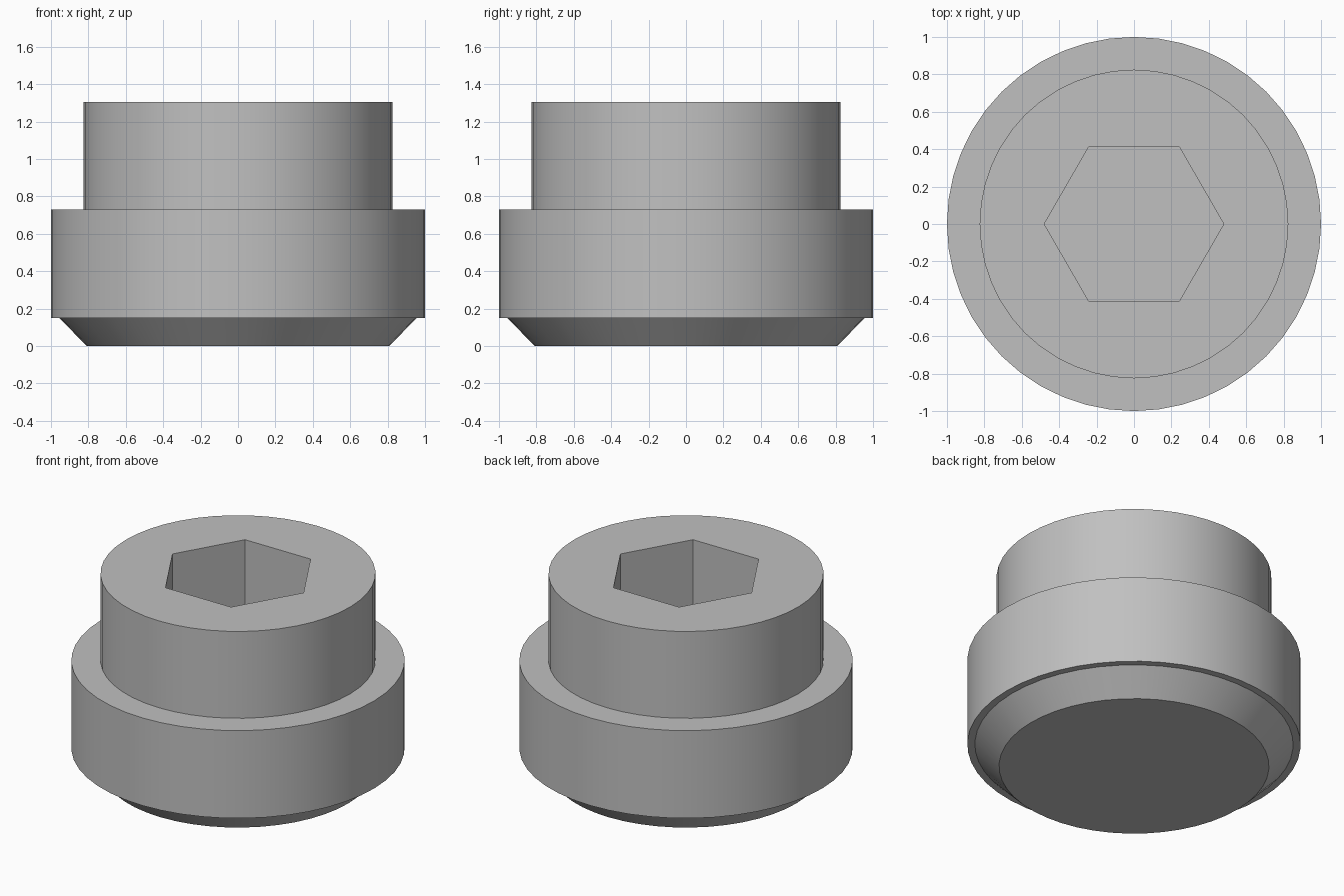
import bpy
import bmesh
from math import cos, sin, tau, radians

cube = bpy.data.objects.get("Cube")
if cube:
    bpy.data.objects.remove(cube, do_unlink=True)

SIDES = 48
HEX_SIDES = 6

steel = bpy.data.materials.new("grey_steel")
steel.use_nodes = True
colour = (0.53, 0.53, 0.53, 1)
steel.diffuse_color = colour
steel.node_tree.nodes["Principled BSDF"].inputs["Base Color"].default_value = colour


def add_ring(bm, radius, z, sides):
    return [bm.verts.new((radius * cos(tau * i / sides), radius * sin(tau * i / sides), z))
            for i in range(sides)]


def loft(name, profile, sides):
    """Closed solid through rings of (radius, height), from bottom to top."""
    bm = bmesh.new()
    rings = [add_ring(bm, r, z, sides) for r, z in profile]
    for low, high in zip(rings, rings[1:]):
        for i in range(sides):
            j = (i + 1) % sides
            bm.faces.new((low[i], low[j], high[j], high[i]))
    bm.faces.new(rings[0][::-1])
    bm.faces.new(rings[-1])
    mesh = bpy.data.meshes.new(name)
    bm.to_mesh(mesh)
    bm.free()
    mesh.materials.append(steel)
    obj = bpy.data.objects.new(name, mesh)
    bpy.context.collection.objects.link(obj)
    return obj


# Turned body: chamfered foot, wide collar, narrower neck
body = loft("plug_body", [(0.81, 0), (0.955, 0.15), (1, 0.15), (1, 0.73),
                          (0.825, 0.73), (0.825, 1.305)], SIDES)

# Hexagonal key socket sunk into the top
cutter = loft("socket_cutter", [(0.48, 0.73), (0.48, 1.5)], HEX_SIDES)
cutter.hide_render = True
cutter.hide_viewport = True
socket = body.modifiers.new("hex_socket", "BOOLEAN")
socket.operation = "DIFFERENCE"
socket.solver = "EXACT"
socket.object = cutter

# Smooth round walls with crisp rims
bpy.ops.object.select_all(action="DESELECT")
body.select_set(True)
bpy.context.view_layer.objects.active = body
bpy.ops.object.modifier_apply(modifier=socket.name)
bpy.data.objects.remove(cutter, do_unlink=True)
bpy.ops.object.shade_smooth_by_angle(angle=radians(30))
